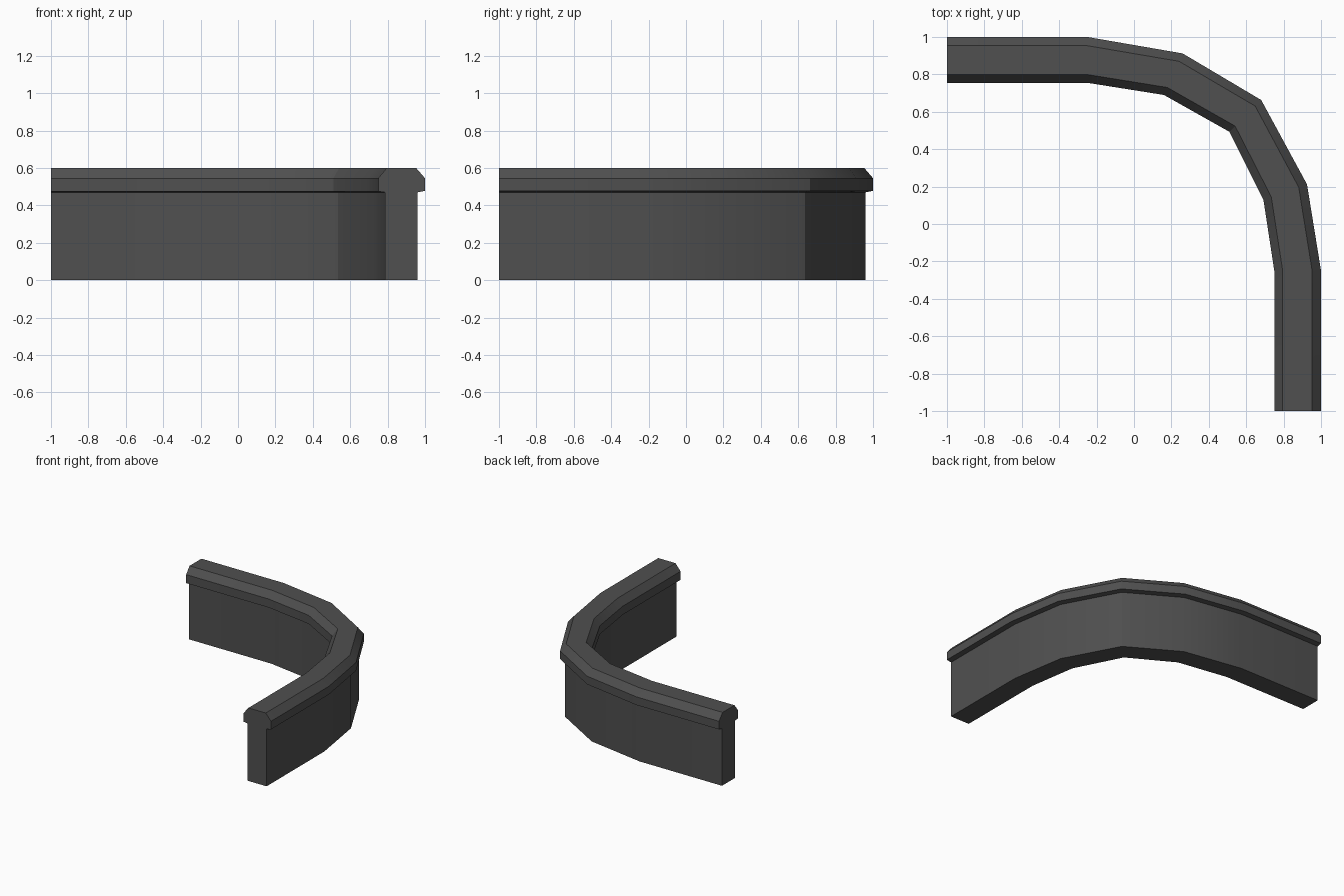
import bpy, bmesh, math
from mathutils import Vector

if "Cube" in bpy.data.objects:
    bpy.data.objects.remove(bpy.data.objects["Cube"])

# Stations along the bend: outer and inner edge of the coping in plan
outer = [(-1, 1), (-0.25, 1), (0.26, 0.912), (0.68, 0.663), (0.925, 0.212), (1, -0.25), (1, -1)]
inner = [(-1, 0.755), (-0.25, 0.755), (0.16, 0.69), (0.51, 0.493), (0.692, 0.13), (0.75, -0.25), (0.75, -1)]

# Cross-section: (fraction from outer to inner edge, height)
profile = [(0.16, 0), (0.16, 0.47), (0, 0.478), (0, 0.545), (0.19, 0.6),
           (0.82, 0.6), (1, 0.545), (1, 0.475), (0.855, 0.47), (0.855, 0)]

stone = bpy.data.materials.new("dark grey stone")
stone.diffuse_color = (0.08, 0.08, 0.08, 1)
stone.use_nodes = True
stone.node_tree.nodes["Principled BSDF"].inputs["Base Color"].default_value = stone.diffuse_color

# Sweep the section along the curved wall, closing both ends
bm = bmesh.new()
rings = []
for o, i in zip(outer, inner):
    o, i = Vector(o), Vector(i)
    rings.append([bm.verts.new((*o.lerp(i, t), z)) for t, z in profile])
n = len(profile)
for a, b in zip(rings, rings[1:]):
    for k in range(n):
        bm.faces.new((a[k], a[(k + 1) % n], b[(k + 1) % n], b[k]))
bm.faces.new(rings[0])
bm.faces.new(rings[-1])
bmesh.ops.recalc_face_normals(bm, faces=bm.faces[:])

mesh = bpy.data.meshes.new("curved_wall")
bm.to_mesh(mesh)
bm.free()
mesh.materials.append(stone)
wall = bpy.data.objects.new("curved_wall", mesh)
bpy.context.collection.objects.link(wall)

# Soften the gentle bends, keep the coping edges crisp
bpy.context.view_layer.objects.active = wall
wall.select_set(True)
bpy.ops.object.shade_smooth_by_angle(angle=math.radians(25))
